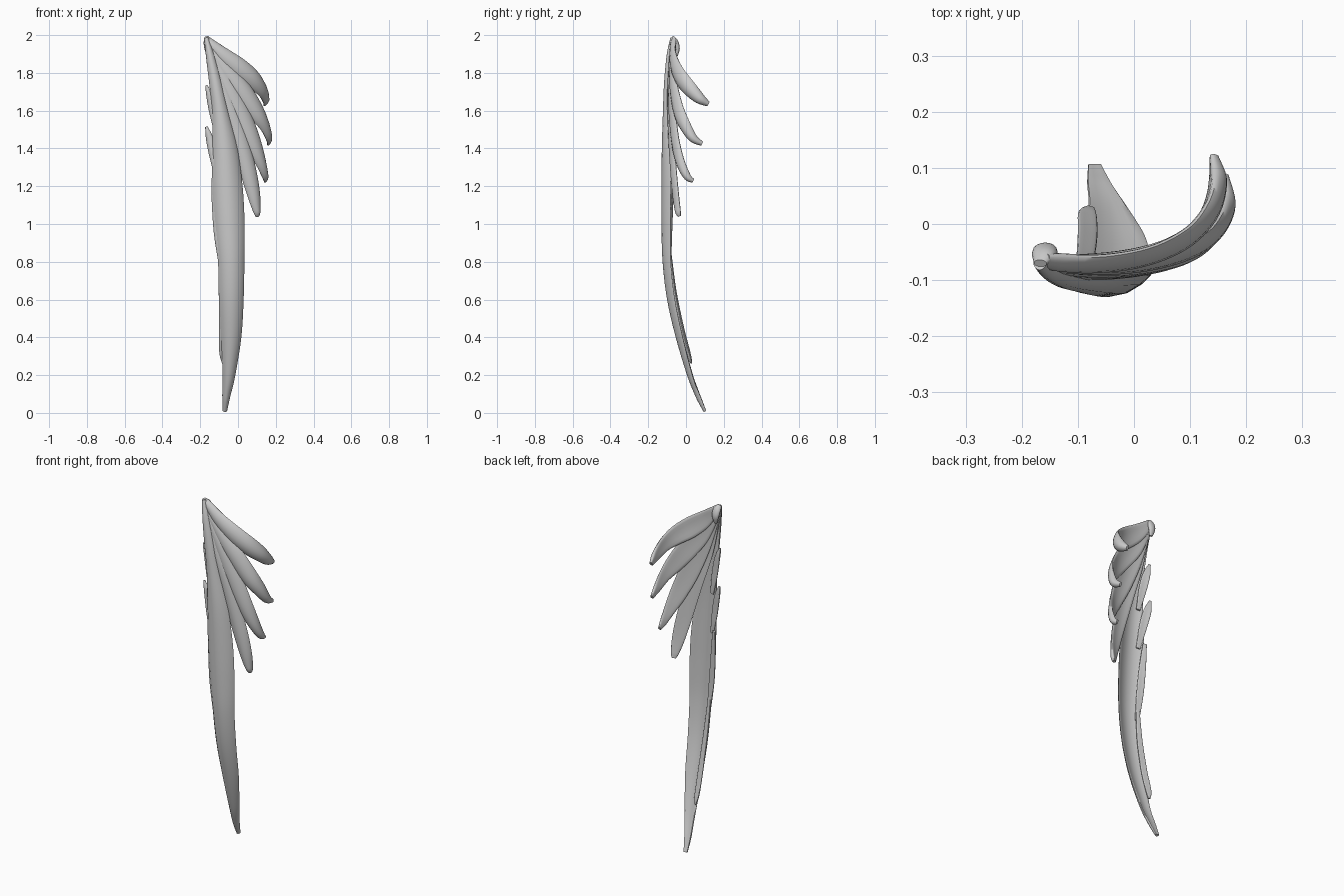
import bpy, bmesh, math
from mathutils import Vector

grey = bpy.data.materials.new("feather grey")
grey.diffuse_color = (0.6, 0.6, 0.6, 1)

SIDES = 16
STEPS = 6


def spline(points):
    """Smooth path through rows of (x, y, z, half width, facing angle)."""
    rows = [points[0]] + list(points) + [points[-1]]
    out = []
    for i in range(1, len(rows) - 2):
        p0, p1, p2, p3 = rows[i - 1:i + 3]
        for s in range(STEPS):
            t = s / STEPS
            out.append([0.5 * (2 * b + (c - a) * t + (2 * a - 5 * b + 4 * c - d) * t * t
                               + (3 * b - a - 3 * c + d) * t ** 3)
                        for a, b, c, d in zip(p0, p1, p2, p3)])
    out.append(list(points[-1]))
    return out


def feather(name, points, thick=0.012, bow=0.4):
    """Loft a crescent section along a path; its edges curl backwards."""
    path = spline(points)
    bm = bmesh.new()
    rings = []
    for i, (x, y, z, w, a) in enumerate(path):
        before, after = path[max(i - 1, 0)], path[min(i + 1, len(path) - 1)]
        tangent = (Vector(after[:3]) - Vector(before[:3])).normalized()
        a = math.radians(a)
        normal = Vector((math.sin(a), -math.cos(a), 0))
        normal = (normal - tangent * normal.dot(tangent)).normalized()
        side = tangent.cross(normal)
        th = min(thick, w * 0.6)
        ring = []
        for k in range(SIDES):
            t = 2 * math.pi * k / SIDES
            u, v = math.cos(t), math.sin(t)
            ring.append(bm.verts.new(Vector((x, y, z)) + side * w * u
                                     + normal * (th * v - bow * w * u * u)))
        rings.append(ring)
    for r, q in zip(rings, rings[1:]):
        for k in range(SIDES):
            n = (k + 1) % SIDES
            bm.faces.new((r[k], r[n], q[n], q[k]))
    bm.faces.new(rings[0])
    bm.faces.new(rings[-1])
    bmesh.ops.recalc_face_normals(bm, faces=bm.faces)
    mesh = bpy.data.meshes.new(name)
    bm.to_mesh(mesh)
    bm.free()
    mesh.materials.append(grey)
    obj = bpy.data.objects.new(name, mesh)
    bpy.context.collection.objects.link(obj)
    bpy.ops.object.select_all(action='DESELECT')
    obj.select_set(True)
    bpy.context.view_layer.objects.active = obj
    bpy.ops.object.shade_smooth_by_angle(angle=math.radians(50))


# Long main feather, sweeping back at its lower tip
feather("main_feather", [
    (-0.168, -0.075, 1.985, 0.012, 0), (-0.145, -0.092, 1.88, 0.024, 0),
    (-0.12, -0.104, 1.75, 0.033, 0), (-0.095, -0.110, 1.6, 0.042, 0),
    (-0.070, -0.116, 1.4, 0.066, 0), (-0.056, -0.118, 1.2, 0.080, 0),
    (-0.045, -0.118, 1.0, 0.080, 0), (-0.036, -0.112, 0.8, 0.070, 0),
    (-0.034, -0.088, 0.6, 0.064, 0), (-0.036, -0.042, 0.4, 0.054, 0),
    (-0.048, 0.018, 0.2, 0.034, 0), (-0.062, 0.062, 0.09, 0.022, 0),
    (-0.070, 0.100, 0.008, 0.012, 0)], bow=0.45)

# Fan of four side feathers, curling back at the tips
feather("top_side_feather", [
    (-0.165, -0.065, 1.975, 0.02, 0), (-0.08, -0.072, 1.89, 0.045, 0),
    (0.01, -0.062, 1.82, 0.056, 10), (0.085, -0.032, 1.765, 0.052, 30),
    (0.133, 0.015, 1.715, 0.042, 58), (0.150, 0.070, 1.665, 0.030, 75),
    (0.143, 0.118, 1.635, 0.014, 85)], thick=0.016, bow=0.3)
feather("upper_side_feather", [
    (-0.155, -0.070, 1.94, 0.02, 0), (-0.06, -0.076, 1.80, 0.05, 0),
    (0.03, -0.068, 1.69, 0.056, 10), (0.105, -0.045, 1.59, 0.048, 28),
    (0.148, -0.010, 1.52, 0.036, 50), (0.167, 0.035, 1.455, 0.024, 70),
    (0.162, 0.085, 1.425, 0.012, 80)], thick=0.015, bow=0.3)
feather("middle_side_feather", [
    (-0.150, -0.075, 1.92, 0.02, 0), (-0.06, -0.082, 1.73, 0.05, 0),
    (0.02, -0.076, 1.56, 0.056, 5), (0.085, -0.060, 1.42, 0.046, 15),
    (0.128, -0.033, 1.32, 0.032, 35), (0.148, 0.005, 1.25, 0.021, 60),
    (0.145, 0.038, 1.228, 0.011, 70)], thick=0.014, bow=0.3)
feather("lower_side_feather", [
    (-0.145, -0.080, 1.90, 0.02, 0), (-0.08, -0.088, 1.70, 0.042, 0),
    (-0.01, -0.084, 1.50, 0.048, 0), (0.050, -0.073, 1.30, 0.045, 8),
    (0.085, -0.060, 1.16, 0.036, 15), (0.102, -0.046, 1.07, 0.022, 25),
    (0.104, -0.036, 1.04, 0.011, 30)], bow=0.3)

# Ragged barbs along the outer edge of the main feather
BARBS = [
    [(-0.168, -0.075, 1.735, 0.006, -20), (-0.150, -0.080, 1.67, 0.020, -20),
     (-0.130, -0.088, 1.58, 0.022, -15), (-0.105, -0.094, 1.45, 0.012, -10)],
    [(-0.168, -0.070, 1.515, 0.007, -20), (-0.152, -0.076, 1.45, 0.021, -20),
     (-0.132, -0.086, 1.36, 0.022, -15), (-0.105, -0.095, 1.22, 0.012, -10)],
    [(-0.132, -0.072, 1.245, 0.011, -20), (-0.124, -0.080, 1.12, 0.018, -20),
     (-0.110, -0.086, 0.95, 0.020, -15), (-0.090, -0.086, 0.78, 0.012, -10)],
    [(-0.095, -0.085, 0.85, 0.010, -15), (-0.088, -0.062, 0.65, 0.016, -15),
     (-0.084, -0.022, 0.45, 0.018, -15), (-0.084, 0.012, 0.32, 0.017, -15),
     (-0.078, 0.028, 0.262, 0.007, -15)],
]
for i, rows in enumerate(BARBS):
    feather(f"edge_barb_{i + 1}", rows, thick=0.008, bow=0.3)

# Blunt root where the feathers meet
feather("root_stub", [
    (-0.167, -0.070, 1.99, 0.012, 0), (-0.160, -0.055, 1.965, 0.022, 0),
    (-0.158, -0.045, 1.93, 0.020, 0), (-0.155, -0.050, 1.89, 0.010, 0)],
    thick=0.02, bow=0.0)
